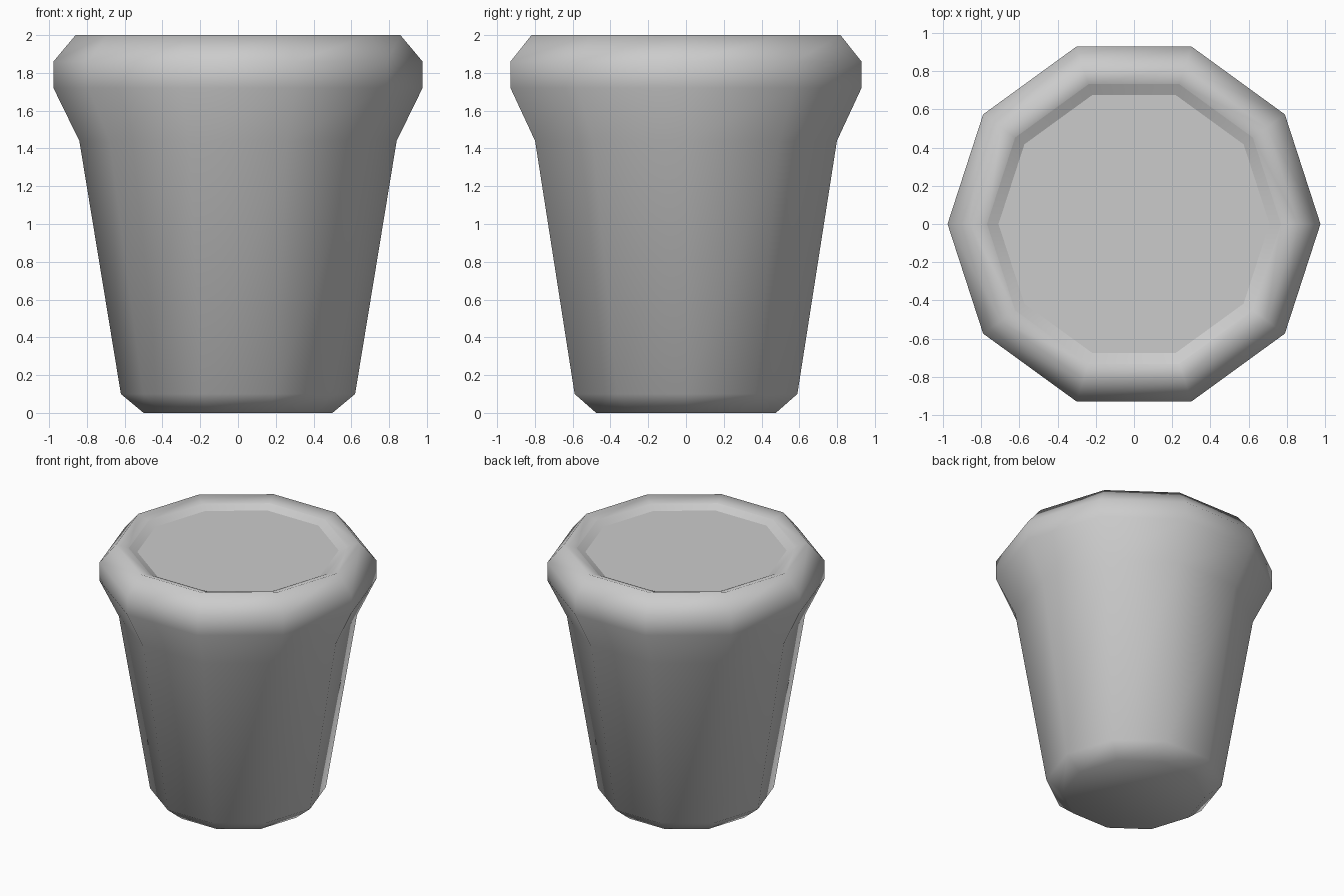
import bpy, bmesh, math

if "Cube" in bpy.data.objects:
    bpy.data.objects.remove(bpy.data.objects["Cube"])

SIDES = 10


def lathe(name, profile, cap_first=False, cap_last=False, smooth=True):
    """Revolve (radius, z) points into a ten-sided shell."""
    bm = bmesh.new()
    rings = []
    for r, z in profile:
        rings.append([bm.verts.new((r * math.cos(2 * math.pi * i / SIDES),
                                    r * math.sin(2 * math.pi * i / SIDES), z))
                      for i in range(SIDES)])
    for a, b in zip(rings, rings[1:]):
        for i in range(SIDES):
            j = (i + 1) % SIDES
            bm.faces.new((a[i], a[j], b[j], b[i]))
    if cap_first:
        bm.faces.new(rings[0][::-1])
    if cap_last:
        bm.faces.new(rings[-1])
    for f in bm.faces:
        f.smooth = smooth
    mesh = bpy.data.meshes.new(name)
    bm.to_mesh(mesh)
    bm.free()
    obj = bpy.data.objects.new(name, mesh)
    bpy.context.collection.objects.link(obj)
    return obj


# Pot body: chamfered foot, tapered wall, flared rim and rounded lip
lathe("pot_body", [(0.50, 0.0), (0.62, 0.10), (0.84, 1.44), (0.977, 1.72),
                   (0.977, 1.86), (0.86, 2.0), (0.77, 1.97)], cap_first=True)

# Short inner wall between the lip and the soil
lathe("inner_wall", [(0.77, 1.97), (0.71, 1.94)])

# Flat soil surface just below the lip
lathe("soil", [(0.71, 1.94)], cap_last=True, smooth=False)
